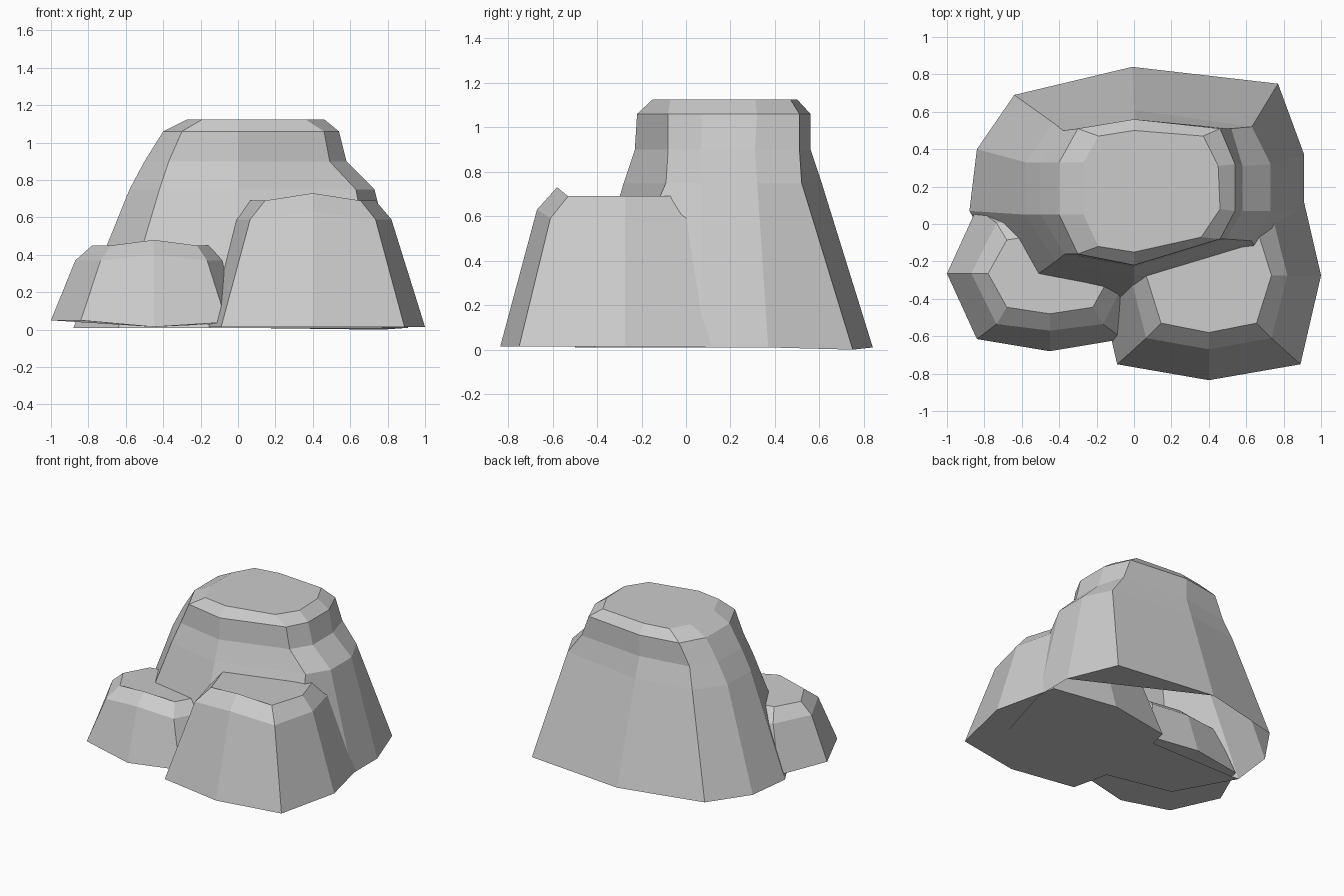
import bpy
import bmesh

if "Cube" in bpy.data.objects:
    bpy.data.objects.remove(bpy.data.objects["Cube"])


def loft(name, rings, closed=True):
    """Skin a stack of equal-length point rings and cap the top (and bottom)."""
    bm = bmesh.new()
    loops = [[bm.verts.new(p) for p in ring] for ring in rings]
    n = len(loops[0])
    for low, high in zip(loops, loops[1:]):
        for i in range(n):
            j = (i + 1) % n
            bm.faces.new((low[i], low[j], high[j], high[i]))
    bm.faces.new(loops[-1])
    if closed:
        bm.faces.new(loops[0][::-1])
    else:
        # underside is only partly covered: front half and a rear corner
        b = loops[0]
        bm.faces.new((b[4], b[3], b[2], b[1], b[0]))
        bm.faces.new((b[7], b[6], b[5]))
    mesh = bpy.data.meshes.new(name)
    bm.to_mesh(mesh)
    bm.free()
    obj = bpy.data.objects.new(name, mesh)
    bpy.context.collection.objects.link(obj)
    return obj


def octagon(cx, cy, half_x, corner_x, corner_y, half_y, z, z_front, z_left):
    """Eight-sided ring, counter-clockwise from the left point."""
    return [(cx - half_x, cy, z_left), (cx - corner_x, cy - corner_y, z_left),
            (cx, cy - half_y, z_front), (cx + corner_x, cy - corner_y, z),
            (cx + half_x, cy, z), (cx + corner_x, cy + corner_y, z),
            (cx, cy + half_y, z), (cx - corner_x, cy + corner_y, z)]


# Tall main rock: ten-sided rings, from ground to top
outlines = [
    (0.01, [(-.88, .07), (-.64, -.36), (-.01, -.50), (.77, -.41), (.91, .07),
            (.91, .37), (.77, .75), (-.01, .84), (-.64, .69), (-.84, .40)]),
    (0.75, [(-.58, .05), (-.42, -.20), (0, -.28), (.63, -.09), (.73, .07),
            (.73, .32), (.63, .52), (0, .61), (-.43, .54), (-.58, .33)]),
    (0.90, [(-.50, .05), (-.37, -.16), (0, -.23), (.49, -.08), (.58, .07),
            (.58, .31), (.52, .51), (0, .56), (-.38, .50), (-.50, .33)]),
    (1.06, [(-.40, .05), (-.30, -.16), (0, -.22), (.46, -.08), (.54, .07),
            (.54, .32), (.46, .51), (0, .56), (-.30, .51), (-.40, .33)]),
    (1.125, [(-.27, .05), (-.19, -.12), (0, -.15), (.36, -.07), (.46, .08),
             (.45, .31), (.37, .47), (0, .50), (-.19, .47), (-.27, .33)]),
]
loft("main_rock", [[(x, y, z) for x, y in pts] for z, pts in outlines], closed=False)

# Medium rock at the front right
cx, cy = .40, -.275
loft("right_rock", [
    octagon(cx, cy, .60, .49, .475, .56, .015, .015, .015),
    octagon(cx, cy, .42, .335, .335, .395, .59, .63, .59),
    octagon(cx, cy, .335, .255, .255, .305, .69, .73, .69),
])

# Low rock at the front left
cx, cy = -.45, -.265
loft("left_rock", [
    octagon(cx, cy, .55, .39, .35, .415, .04, .015, .05),
    octagon(cx, cy, .42, .285, .27, .305, .37, .40, .37),
    octagon(cx, cy, .33, .23, .18, .215, .45, .48, .45),
])

# Raise the lowest point exactly to the ground
bpy.data.objects["main_rock"].data.vertices[6].co.z = 0
